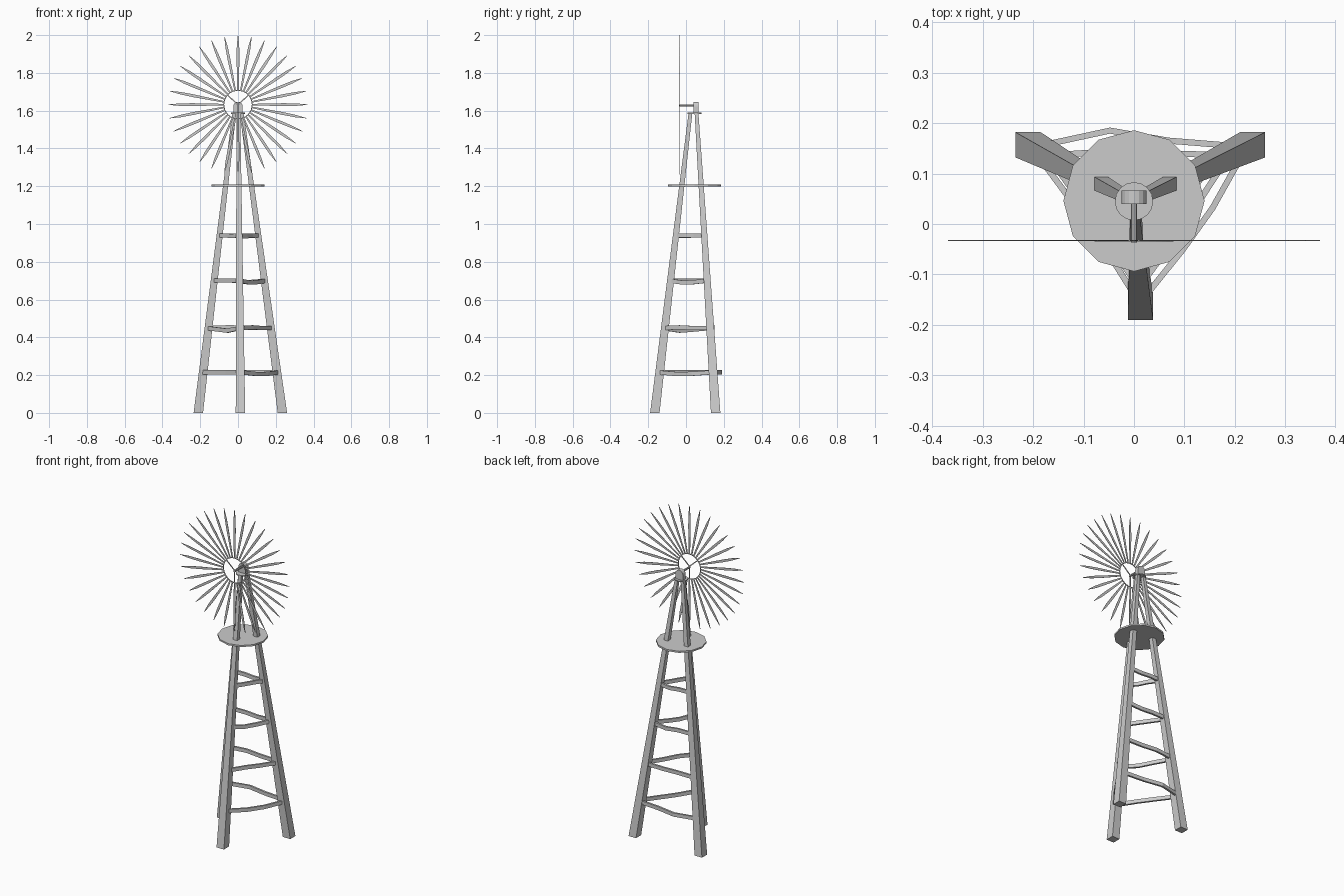
import bpy, bmesh
from math import sin, cos, pi, radians
from mathutils import Vector, Matrix

if "Cube" in bpy.data.objects:
    bpy.data.objects.remove(bpy.data.objects["Cube"])


def finish(name, bm):
    bmesh.ops.recalc_face_normals(bm, faces=bm.faces)
    me = bpy.data.meshes.new(name)
    bm.to_mesh(me)
    bm.free()
    ob = bpy.data.objects.new(name, me)
    bpy.context.collection.objects.link(ob)
    return ob


def loft(name, sections):
    """Skin a list of equal-length point loops and cap both ends."""
    bm = bmesh.new()
    rows = [[bm.verts.new(p) for p in s] for s in sections]
    n = len(rows[0])
    for a, b in zip(rows, rows[1:]):
        for i in range(n):
            j = (i + 1) % n
            bm.faces.new((a[i], a[j], b[j], b[i]))
    bm.faces.new(rows[0])
    bm.faces.new(rows[-1])
    return finish(name, bm)


def cylinder(name, centre, radius, depth, sides, along_y=False):
    bm = bmesh.new()
    turn = Matrix.Rotation(pi / 2, 4, 'X') if along_y else Matrix()
    bmesh.ops.create_cone(bm, cap_ends=True, segments=sides, radius1=radius,
                          radius2=radius, depth=depth,
                          matrix=Matrix.Translation(centre) @ turn)
    return finish(name, bm)


CORNERS = ((-1, -1), (1, -1), (1, 1), (-1, 1))

# Three tapered, leaning legs
legs = {
    "front": (Vector((0.013, -0.165, 0)), Vector((0.002, 0.023, 1.583))),
    "right": (Vector((0.235, 0.157, 0)), Vector((0.020, 0.056, 1.583))),
    "left": (Vector((-0.21, 0.157, 0)), Vector((-0.020, 0.056, 1.583))),
}
for side, (a, b) in legs.items():
    loft(side + "_leg", [[p + Vector((x * h, y * h, 0)) for x, y in CORNERS]
                         for p, h in ((a, 0.025), (b, 0.010))])


def leg_at(side, z):
    a, b = legs[side]
    return a.lerp(b, z / b.z)


# Crooked rungs: per level, (outward, up) bends at two inner points
bends = {
    ("left", "right"): [((0.042, 0), (0.022, 0)), ((0.016, 0.005), (0.012, 0.0)),
                        ((0.008, 0), (0.012, -0.008)), ((0.006, 0), (0.008, -0.006))],
    ("right", "front"): [((0.022, -0.008), (0.020, -0.009)), ((0.010, 0), (0.012, 0.004)),
                         ((0.006, -0.008), (0.006, -0.010)), ((0.002, 0), (0.005, 0))],
    ("front", "left"): [((0.004, 0), (0.006, 0)), ((0.008, -0.014), (0.006, -0.008)),
                        ((0.006, 0), (0.006, 0)), ((0.004, -0.004), (0.002, 0))],
}
for (s1, s2), levels in bends.items():
    for i, (z, (m1, m2)) in enumerate(zip((0.215, 0.449, 0.70, 0.94), levels)):
        a, b = leg_at(s1, z), leg_at(s2, z)
        d = (b - a).normalized()
        out = Vector((-d.y, d.x, 0))
        end = (0.010 - 0.002 * i, 0)
        loops = []
        for t, (o, u) in ((-0.03, end), (0.35, m1), (0.65, m2), (1.03, end)):
            p = a.lerp(b, t) + out * o + Vector((0, 0, u))
            loops.append([p + out * x * 0.006 + Vector((0, 0, y * 0.011))
                          for x, y in CORNERS])
        loft(f"{s1}_{s2}_rung_{i + 1}", loops)

# Platform, tower cap, arched gear housing and axle
cylinder("platform", (0, 0.046, 1.204), 0.14, 0.010, 12)
cylinder("tower_cap", (0, 0.045, 1.586), 0.038, 0.006, 16)
arch = [(-0.025, 1.588), (0.025, 1.588)]
arch += [(0.025 * cos(pi * k / 8), 1.622 + 0.025 * sin(pi * k / 8)) for k in range(9)]
loft("gear_housing", [[Vector((x, y, z)) for x, z in arch] for y in (0.040, 0.066)])
cylinder("axle", (0, 0.003, 1.627), 0.006, 0.08, 10, True)

# Wheel: 32 pointed blades on a thin inner ring
HUB = Vector((0, -0.033, 1.632))


def polar(ang, r, side=0, dy=0):
    return HUB + Vector((r * cos(ang) - side * sin(ang), dy, r * sin(ang) + side * cos(ang)))


BLADE = ((0.074, -0.004), (0.24, -0.0075), (0.31, -0.0065), (0.369, -0.0008),
         (0.369, 0.0008), (0.31, 0.0065), (0.24, 0.0075), (0.074, 0.004))
for i in range(32):
    ang = i * 2 * pi / 32
    loft(f"blade_{i + 1}", [[polar(ang, r, s, dy) for r, s in BLADE]
                            for dy in (-0.001, 0.001)])

bm = bmesh.new()
rings = [[bm.verts.new(polar(i * 2 * pi / 32, r, 0, dy)) for i in range(32)]
         for r, dy in ((0.073, -0.0015), (0.078, -0.0015), (0.078, 0.0015), (0.073, 0.0015))]
for k in range(4):
    for i in range(32):
        j = (i + 1) % 32
        p, q = rings[k], rings[(k + 1) % 4]
        bm.faces.new((p[i], p[j], q[j], q[i]))
finish("wheel_ring", bm)

# Spokes joining ring to axle
for i, deg in enumerate((42, 138, 270)):
    loft(f"spoke_{i + 1}", [[polar(radians(deg), r, x * 0.003, y * 0.0015) for x, y in CORNERS]
                            for r in (0, 0.075)])
